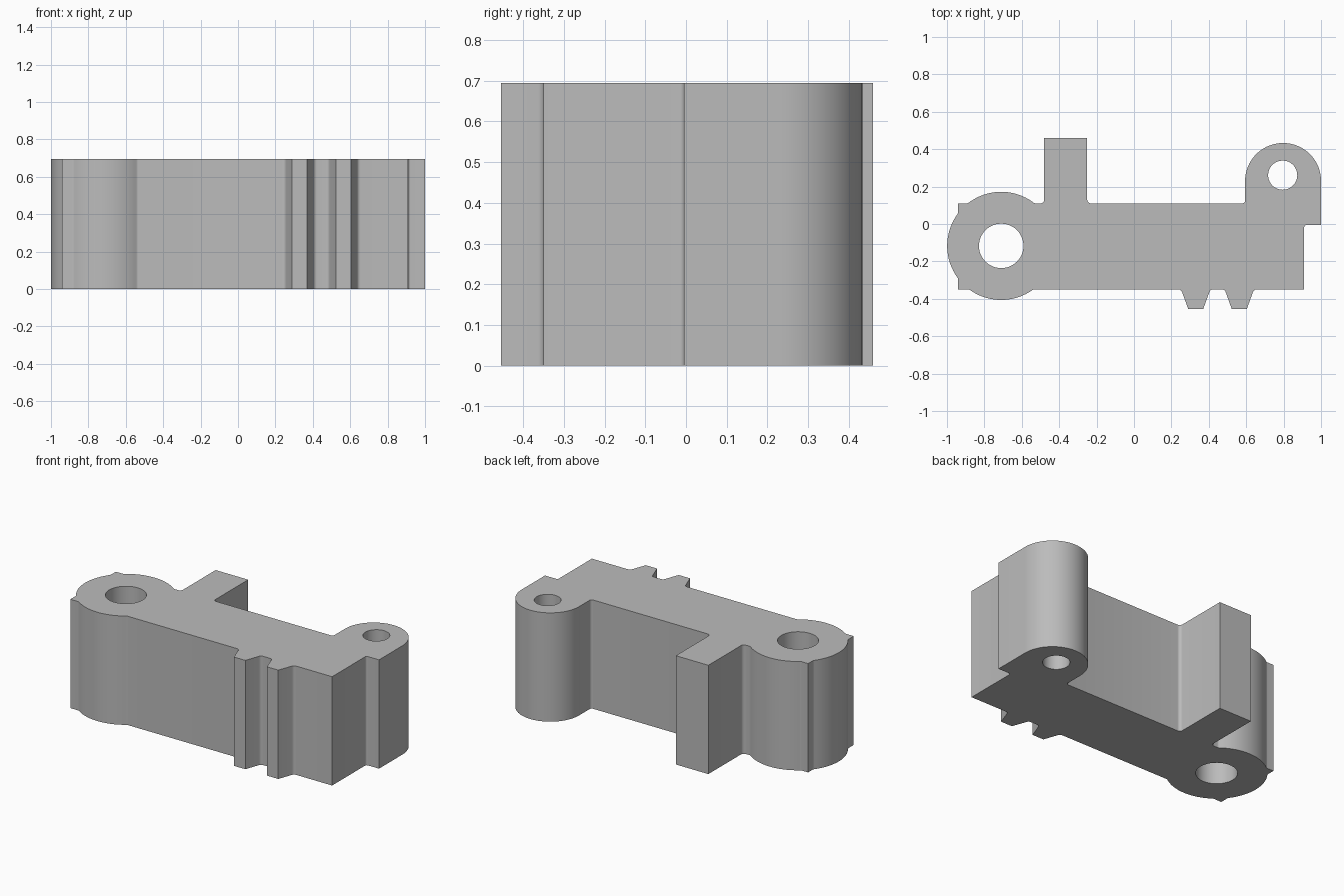
import bpy, bmesh, math
from mathutils import Vector

if "Cube" in bpy.data.objects:
    bpy.data.objects.remove(bpy.data.objects["Cube"])

HEIGHT = 0.695


def arc(cx, cy, r, a0, a1, n):
    """Points along a circular arc, angles in degrees; no corner rounding."""
    return [(cx + r * math.cos(math.radians(a0 + (a1 - a0) * i / n)),
             cy + r * math.sin(math.radians(a0 + (a1 - a0) * i / n)), 0)
            for i in range(n + 1)]


def rounded(points, steps=5):
    """Replace each (x, y, radius) corner by a tangent fillet."""
    out = []
    for i, (x, y, r) in enumerate(points):
        p = Vector((x, y))
        if r == 0:
            out.append(p)
            continue
        a = (Vector(points[i - 1][:2]) - p).normalized()
        b = (Vector(points[(i + 1) % len(points)][:2]) - p).normalized()
        half = a.angle(b) / 2
        centre = p + (a + b).normalized() * (r / math.sin(half))
        start, end = p + a * (r / math.tan(half)), p + b * (r / math.tan(half))
        u, v = start - centre, end - centre
        for k in range(steps + 1):
            out.append(centre + u.lerp(v, k / steps).normalized() * r)
    return out


def boss_arc(y0_side, y1_side, n):
    """Arc of the large boss between two angles, with filleted ends."""
    pts = arc(BX, BY, BR, y0_side, y1_side, n)
    pts[0] = pts[0][:2] + (0.02,)
    pts[-1] = pts[-1][:2] + (0.02,)
    return pts


# Body extents and large boss
LEFT, RIGHT, BOTTOM, TOP = -0.94, 0.91, -0.35, 0.11
BX, BY, BR = -0.71, -0.117, 0.289
F = 0.02
up = math.degrees(math.asin((TOP - BY) / BR))
down = math.degrees(math.asin((BOTTOM - BY) / BR))
side = math.degrees(math.acos((LEFT - BX) / BR))

# Outline, counter-clockwise from the lower left
outline = [(LEFT, BOTTOM, 0)]
outline += boss_arc(180 - down, 360 + down, 18)
for x in (0.33, 0.563):                                  # two wedge teeth
    outline += [(x - 0.078, BOTTOM, F), (x - 0.04, -0.455, 0),
                (x + 0.04, -0.455, 0), (x + 0.078, BOTTOM, F)]
outline += [(RIGHT, BOTTOM, 0), (RIGHT, -0.005, 0.012), (1.0, -0.005, 0)]
outline += arc(0.797, 0.23, 0.203, 0, 180, 40)           # small boss
outline += [(0.594, TOP, 0.015)]
outline += [(-0.25, TOP, F), (-0.25, 0.46, 0),           # rear tab
            (-0.48, 0.46, 0), (-0.48, TOP, F)]
outline += boss_arc(up, 180 - up, 20)
outline += [(LEFT, TOP, 0)]
outline += boss_arc(side, 360 - side, 16)

loops = [rounded(outline),
         rounded(arc(BX, BY, 0.119, 0, 352.5, 47)),      # large bore
         rounded(arc(0.795, 0.261, 0.078, 0, 350, 35))]  # small bore

# Fill the flat profile and extrude it
bm = bmesh.new()
for loop in loops:
    verts = [bm.verts.new((p.x, p.y, 0)) for p in loop]
    for i, v in enumerate(verts):
        bm.edges.new((verts[i - 1], v))
bmesh.ops.triangle_fill(bm, use_beauty=True, edges=bm.edges[:])
top = bmesh.ops.extrude_face_region(bm, geom=bm.faces[:], use_keep_orig=True)
bmesh.ops.translate(bm, vec=(0, 0, HEIGHT),
                    verts=[g for g in top["geom"] if isinstance(g, bmesh.types.BMVert)])
bmesh.ops.recalc_face_normals(bm, faces=bm.faces[:])

mesh = bpy.data.meshes.new("bracket_block")
bm.to_mesh(mesh)
bm.free()
block = bpy.data.objects.new("bracket_block", mesh)
bpy.context.collection.objects.link(block)

grey = bpy.data.materials.new("plain grey")
grey.diffuse_color = (0.5, 0.5, 0.5, 1)
grey.use_nodes = True
grey.node_tree.nodes["Principled BSDF"].inputs["Base Color"].default_value = grey.diffuse_color
mesh.materials.append(grey)

bpy.context.view_layer.objects.active = block
block.select_set(True)
bpy.ops.object.shade_smooth_by_angle(angle=math.radians(30))
